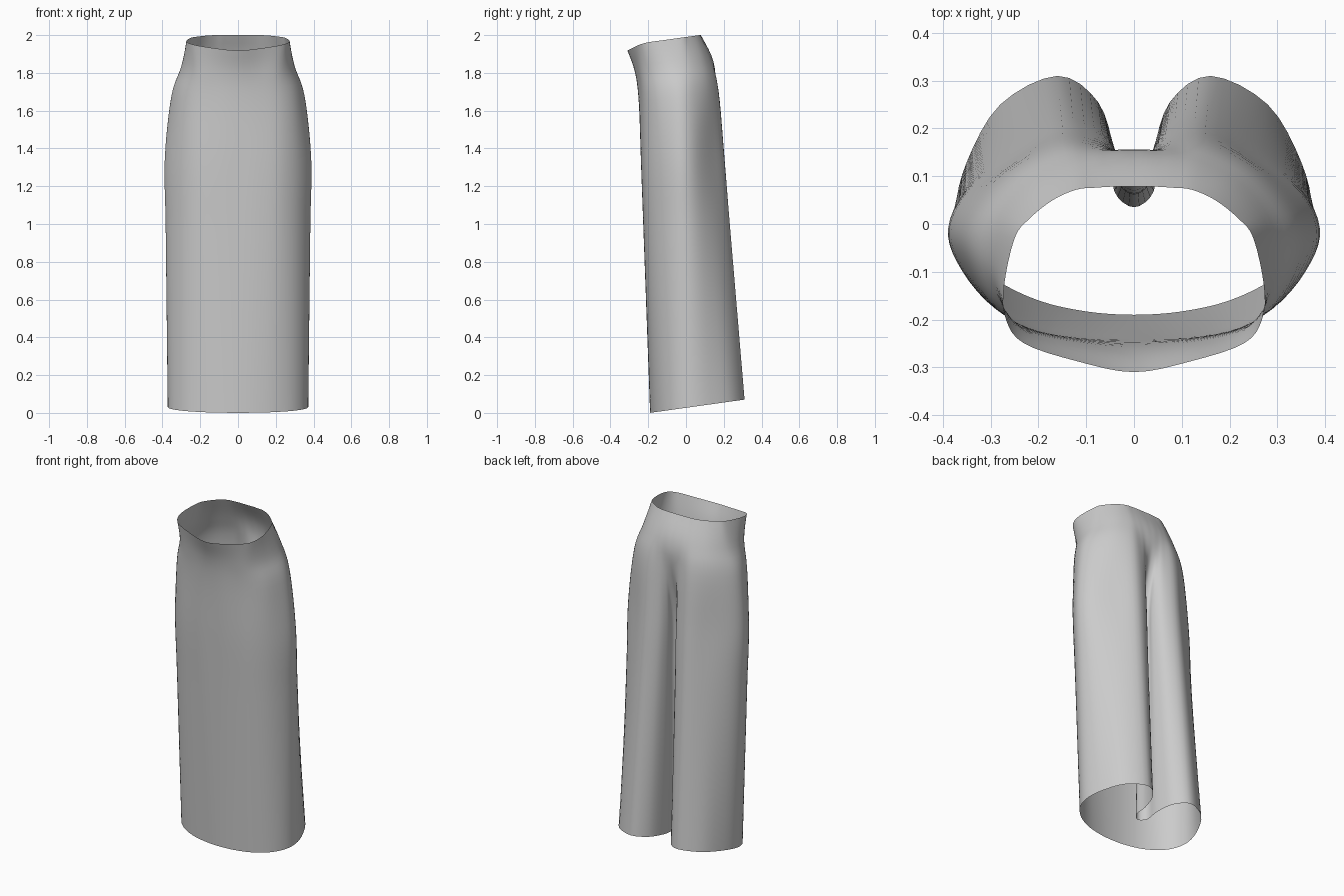
import bpy
import bmesh
from mathutils import Vector

cube = bpy.data.objects.get("Cube")
if cube:
    bpy.data.objects.remove(cube, do_unlink=True)

# Half outlines from centre front, round the left hip, to the centre back pleat
HEM = [(0, -.19), (.1, -.183), (.2, -.16), (.29, -.115), (.35, -.05), (.372, .03), (.35, .13),
       (.28, .25), (.16, .31), (.075, .255), (.042, .15), (.042, .07), (0, .035)]
THIGH = [(0, -.238), (.11, -.235), (.22, -.215), (.31, -.16), (.37, -.08), (.387, -.01), (.35, .06),
         (.25, .14), (.15, .2), (.065, .18), (.03, .13), (.03, .09), (0, .07)]
HIP = [(0, -.25), (.11, -.243), (.22, -.22), (.3, -.165), (.345, -.08), (.35, -.01), (.31, .06),
       (.24, .125), (.15, .17), (.08, .165), (.045, .155), (.02, .15), (0, .148)]
YOKE = [(0, -.27), (.11, -.258), (.21, -.235), (.27, -.18), (.3, -.1), (.295, -.02), (.265, .04),
        (.21, .095), (.14, .13), (.09, .14), (.055, .143), (.025, .145), (0, .145)]
WAIST = [(0, -.31), (.12, -.287), (.23, -.25), (.268, -.2), (.272, -.13), (.25, -.03), (.22, .01),
         (.17, .05), (.12, .072), (.08, .076), (.05, .078), (.025, .078), (0, .078)]
TILT = .14


def section(outline, height, front_dip=0):
    """Place an outline on a plane that rises towards the back."""
    return [Vector((x, y, height + TILT * y + front_dip * min(y + .23, 0))) for x, y in outline]


def catmull(a, b, c, d, t):
    return .5 * (2 * b + (c - a) * t + (2 * a - 5 * b + 4 * c - d) * t ** 2
                 + (3 * b - a - 3 * c + d) * t ** 3)


def smooth_path(points, steps, closed):
    """Resample points along a smooth curve."""
    n = len(points)
    pick = (lambda i: points[i % n]) if closed else (lambda i: points[max(0, min(n - 1, i))])
    path = [catmull(*(pick(i + k) for k in (-1, 0, 1, 2)), s / steps)
            for i in range(n if closed else n - 1) for s in range(steps)]
    return path if closed else path + [points[-1]]


def mirrored(half):
    """Close a half outline with its reflection across the centre plane."""
    return half + [Vector((-p.x, p.y, p.z)) for p in reversed(half[1:-1])]


# Sections from hem to waist, with straight cloth between hem and thigh
hem, thigh = section(HEM, .027), section(THIGH, 1.35)
halves = [[a.lerp(b, k / 4) for a, b in zip(hem, thigh)] for k in range(5)]
halves += [section(HIP, 1.68), section(YOKE, 1.84), section(WAIST, 1.99, .35)]
rings = [smooth_path(mirrored(half), 4, True) for half in halves]
columns = [smooth_path(list(column), 5, False) for column in zip(*rings)]

# Skirt: one open tube of cloth
bm = bmesh.new()
grid = [[bm.verts.new(p) for p in column] for column in columns]
for i, column in enumerate(grid):
    following = grid[(i + 1) % len(grid)]
    for j in range(len(column) - 1):
        bm.faces.new((column[j], following[j], following[j + 1], column[j + 1]))
mesh = bpy.data.meshes.new("skirt")
bm.to_mesh(mesh)
bm.free()
skirt = bpy.data.objects.new("skirt", mesh)
bpy.context.collection.objects.link(skirt)

# Cloth colour
cloth = bpy.data.materials.new("grey cloth")
cloth.use_nodes = True
cloth.diffuse_color = (.6, .6, .6, 1)
cloth.node_tree.nodes["Principled BSDF"].inputs["Base Color"].default_value = cloth.diffuse_color
mesh.materials.append(cloth)

bpy.ops.object.select_all(action="DESELECT")
skirt.select_set(True)
bpy.context.view_layer.objects.active = skirt
bpy.ops.object.shade_smooth()
